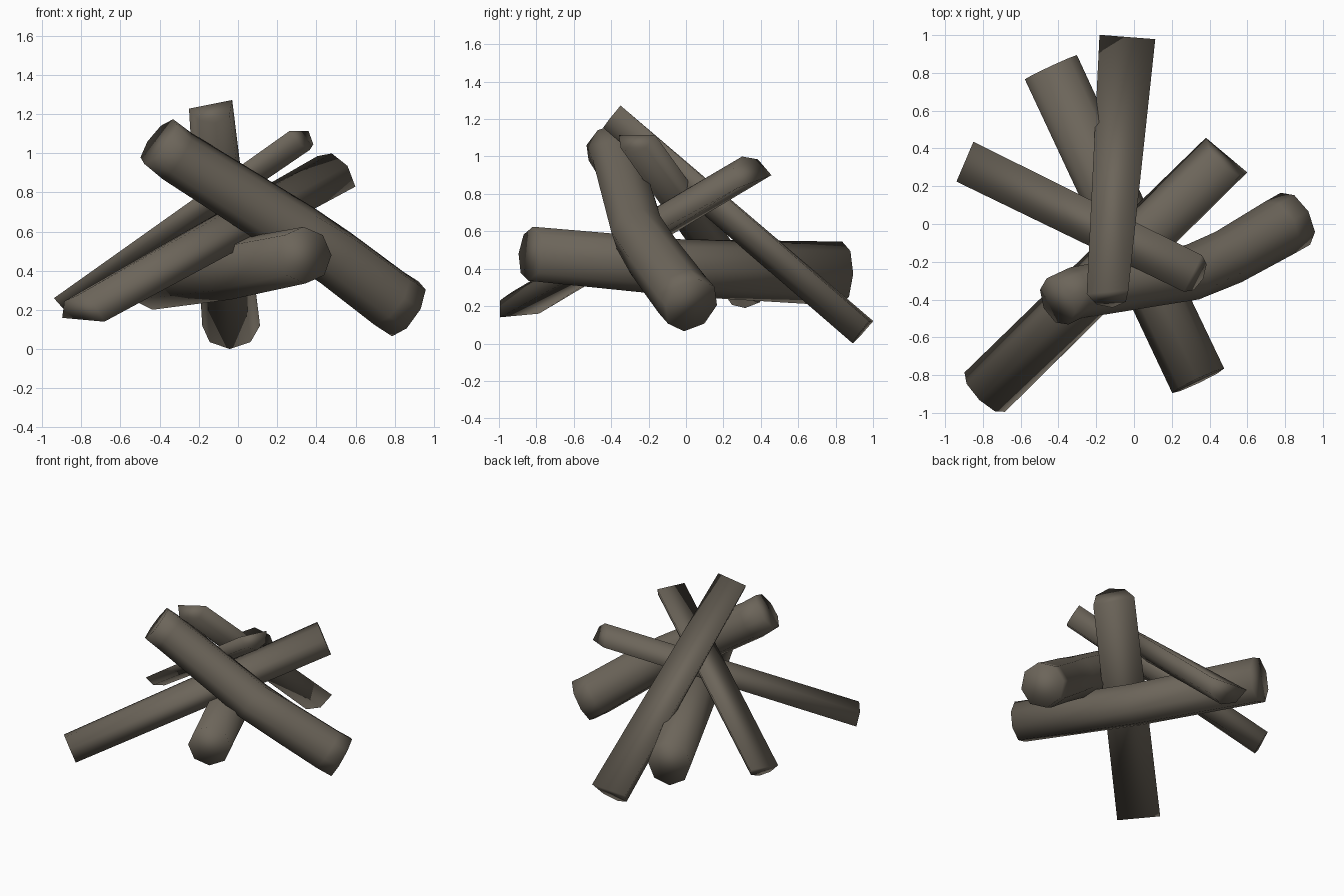
import bpy, math
from mathutils import Vector

if "Cube" in bpy.data.objects:
    bpy.data.objects.remove(bpy.data.objects["Cube"])

# weathered wood colour
wood = bpy.data.materials.new("weathered_wood")
wood.diffuse_color = (0.15, 0.13, 0.102, 1)
wood.use_nodes = True
wood.node_tree.nodes["Principled BSDF"].inputs["Base Color"].default_value = wood.diffuse_color

UP = Vector((0, 0, 1))
ROUND = [(math.cos(k * math.pi / 4), math.sin(k * math.pi / 4)) for k in range(8)]
# split logs: flat face through the station centre, round side below or above it
ROUND_BELOW = [(-x, -y) for x, y in ROUND[:5]]
ROUND_ABOVE = ROUND[:5]


def log(name, profile, stations):
    """Sweep profile through stations: (centre, half width, depth, roll)."""
    n = len(profile)
    pts = [Vector(s[0]) for s in stations]
    verts, faces = [], []
    for i, (c, w, t, roll) in enumerate(stations):
        d = (pts[min(i + 1, len(pts) - 1)] - pts[max(i - 1, 0)]).normalized()
        u0 = d.cross(UP).normalized()
        v0 = u0.cross(d)
        u = u0 * math.cos(roll) + v0 * math.sin(roll)
        v = v0 * math.cos(roll) - u0 * math.sin(roll)
        verts += [pts[i] + u * (w * x) + v * (t * y) for x, y in profile]
    for i in range(len(stations) - 1):
        for k in range(n):
            a, b = i * n + k, i * n + (k + 1) % n
            faces.append((a, b, b + n, a + n))
    # end caps
    last = (len(stations) - 1) * n
    faces.append(tuple(reversed(range(n))))
    faces.append(tuple(range(last, last + n)))
    mesh = bpy.data.meshes.new(name)
    mesh.from_pydata(verts, [], faces)
    mesh.materials.append(wood)
    obj = bpy.data.objects.new(name, mesh)
    bpy.context.collection.objects.link(obj)
    bpy.ops.object.select_all(action='DESELECT')
    obj.select_set(True)
    bpy.context.view_layer.objects.active = obj
    bpy.ops.object.shade_smooth()
    return obj


# split half logs leaning on the pile
log("back_leaning_log", ROUND_BELOW, [((-0.14, -0.36, 1.25), 0.113, 0.13, 0.26),
                                      ((-0.035, 0.99, 0.12), 0.148, 0.155, 0.0)])
log("thin_cross_log", ROUND_BELOW, [((-0.895, 0.33, 0.27), 0.115, 0.095, -0.1),
                                    ((0.312, -0.262, 1.115), 0.108, 0.115, 0.0)])
log("long_diagonal_log", ROUND_ABOVE, [((-0.79, -0.89, 0.15), 0.15, 0.135, -0.07),
                                       ((0.49, 0.365, 0.865), 0.147, 0.15, -0.26)])

# thick round logs, slightly bent
log("base_log", ROUND, [((0.34, -0.83, 0.48), 0.152, 0.145, 0),
                        ((-0.04, -0.03, 0.405), 0.15, 0.152, 0),
                        ((-0.44, 0.83, 0.373), 0.152, 0.172, 0)])
log("bent_top_log", ROUND, [((-0.405, -0.41, 1.06), 0.135, 0.14, 0),
                            ((-0.31, -0.365, 0.985), 0.138, 0.14, 0),
                            ((0.31, -0.255, 0.595), 0.148, 0.15, 0),
                            ((0.50, -0.175, 0.465), 0.15, 0.155, 0),
                            ((0.77, -0.02, 0.26), 0.158, 0.16, 0),
                            ((0.855, 0.028, 0.205), 0.158, 0.16, 0)])
